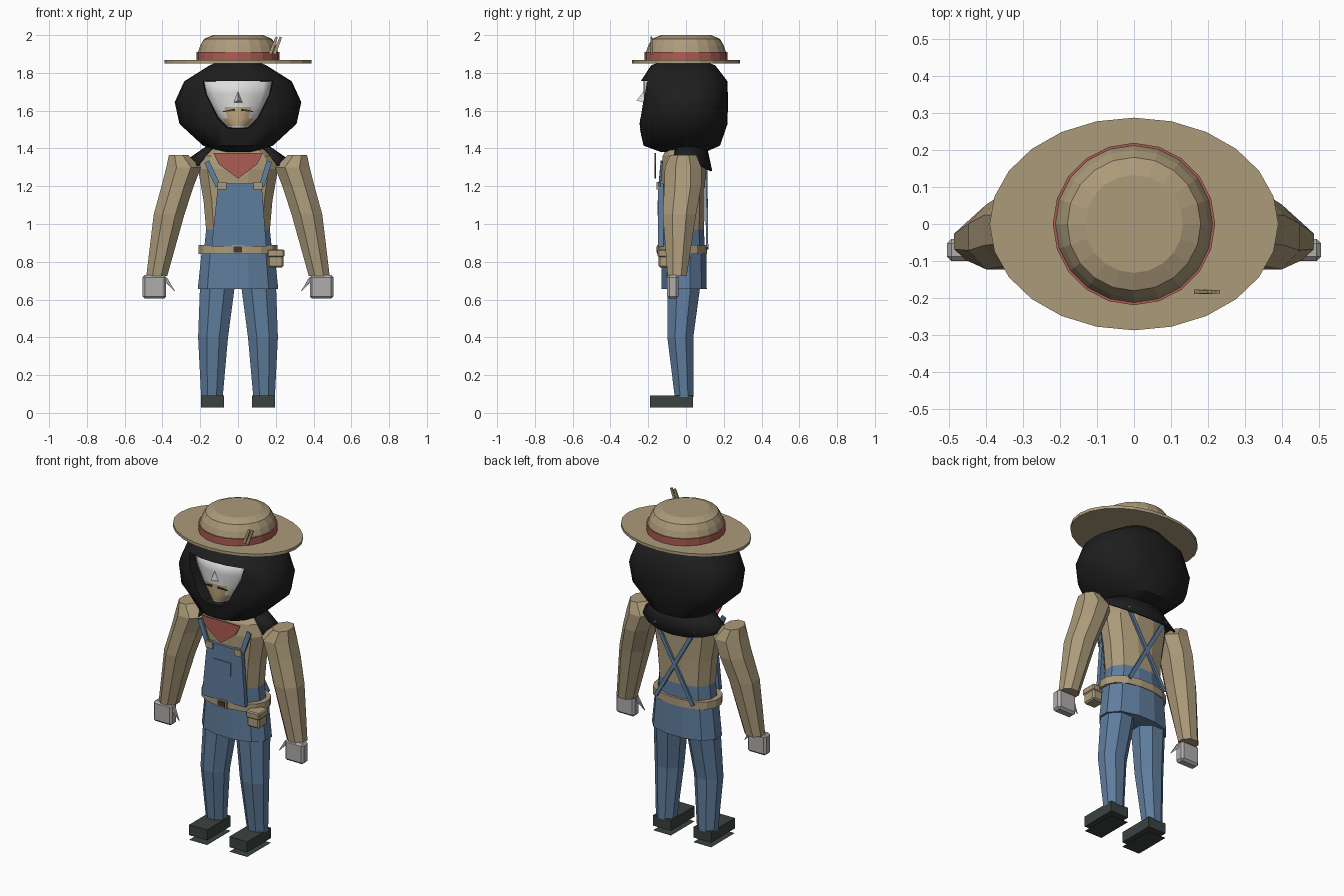
import bpy, bmesh, math
from mathutils import Vector

if "Cube" in bpy.data.objects:
    bpy.data.objects.remove(bpy.data.objects["Cube"], do_unlink=True)


def material(name, *srgb):
    m = bpy.data.materials.new(name)
    m.use_nodes = True
    col = [((c / 255 + 0.055) / 1.055) ** 2.4 for c in srgb] + [1]
    m.diffuse_color = col
    m.node_tree.nodes["Principled BSDF"].inputs["Base Color"].default_value = col
    return m


STRAW = material("straw", 172, 155, 122)
DENIM = material("denim", 95, 125, 157)
RED = material("red_cloth", 172, 92, 82)
BLACK = material("black_cloth", 30, 30, 30)
GREY = material("glove_grey", 176, 172, 172)
SHOE = material("shoe_dark", 58, 66, 64)
WHITE = material("face_white", 222, 221, 220)
SKIN = material("chin_tan", 195, 168, 128)
DARK = material("buckle_dark", 62, 56, 50)


def build(name, verts, faces, *mats, thick=0):
    me = bpy.data.meshes.new(name)
    me.from_pydata([tuple(v) for v in verts], [], faces)
    bm = bmesh.new()
    bm.from_mesh(me)
    bmesh.ops.recalc_face_normals(bm, faces=bm.faces)
    bm.to_mesh(me)
    bm.free()
    ob = bpy.data.objects.new(name, me)
    bpy.context.collection.objects.link(ob)
    for m in mats:
        me.materials.append(m)
    if thick:
        mod = ob.modifiers.new("thickness", "SOLIDIFY")
        mod.thickness, mod.offset = thick, 0
    return ob


def loft(name, rings, n, *mats, power=2, turn=0.0):
    """Closed skin through horizontal rings (x, y, z, rx, ry)."""
    verts = []
    for x, y, z, rx, ry in rings:
        for i in range(n):
            a = 2 * math.pi * (i + turn) / n
            c, s = math.cos(a), math.sin(a)
            k = (abs(c) ** power + abs(s) ** power) ** (-1 / power)
            verts.append((x + rx * k * c, y + ry * k * s, z))
    faces = [(r * n + i, r * n + (i + 1) % n, (r + 1) * n + (i + 1) % n, (r + 1) * n + i)
             for r in range(len(rings) - 1) for i in range(n)]
    faces += [tuple(range(n)), tuple(range(len(verts) - n, len(verts)))]
    return build(name, verts, faces, *mats)


def plate(name, outline, y0, y1, mat, taper=1):
    """Outline in x, z extruded along y."""
    n = len(outline)
    verts = [(x, y0, z) for x, z in outline]
    verts += [(x * taper, y1, 1.64 + (z - 1.64) * taper) for x, z in outline]
    faces = [(i, (i + 1) % n, (i + 1) % n + n, i + n) for i in range(n)]
    return build(name, verts, faces + [tuple(range(n)), tuple(range(n, 2 * n))], mat)


def box(name, lo, hi, mat, bevel=0):
    verts = [(x, y, z) for x in (lo[0], hi[0]) for y in (lo[1], hi[1]) for z in (lo[2], hi[2])]
    faces = [(0, 1, 3, 2), (4, 5, 7, 6), (0, 1, 5, 4), (2, 3, 7, 6), (0, 2, 6, 4), (1, 3, 7, 5)]
    ob = build(name, verts, faces, mat)
    if bevel:
        mod = ob.modifiers.new("soft_edges", "BEVEL")
        mod.width, mod.segments = bevel, 1
    return ob


def bar(name, a, b, mat, w, d, tip=1.0):
    """Straight strip between two points, w wide and d deep."""
    a, b = Vector(a), Vector(b)
    axis = (b - a).normalized()
    side = axis.cross(Vector((0, 1, 0))).normalized() * w / 2
    out = axis.cross(side).normalized() * d / 2
    verts = [p + (side * i + out * j) * k for p, k in ((a, 1), (b, tip))
             for i, j in ((-1, -1), (1, -1), (1, 1), (-1, 1))]
    faces = [(i, (i + 1) % 4, (i + 1) % 4 + 4, i + 4) for i in range(4)]
    return build(name, verts, faces + [(0, 1, 2, 3), (4, 5, 6, 7)], mat)


def smooth(ob, angle=40):
    bpy.ops.object.select_all(action="DESELECT")
    ob.select_set(True)
    bpy.context.view_layer.objects.active = ob
    bpy.ops.object.shade_smooth_by_angle(angle=math.radians(angle))


# Hat
loft("hat_brim", [(0, 0, 1.85, .39, .287), (0, 0, 1.868, .39, .287)], 24, STRAW)
loft("hat_crown", [(0, 0, z, r, r) for z, r in
     ((1.86, .214), (1.91, .212), (1.945, .2), (1.98, .18), (2.0, .132))], 20, STRAW)
loft("hat_band", [(0, 0, z, .219, .219) for z in (1.868, 1.91)], 20, RED)
for i in range(2):
    bar("hat_straw_sprig", (.17 + .022 * i, -.183, 1.9), (.205 + .022 * i, -.183, 1.99), STRAW, .018, .012, .7)

# Hood with a cut face opening
hood = loft("hood", [(0, (f + b) / 2, z, r, (b - f) / 2) for z, r, f, b in (
    (1.38, .08, -.13, .1), (1.415, .185, -.225, .18), (1.53, .31, -.25, .22),
    (1.645, .335, -.243, .222), (1.755, .285, -.24, .22), (1.84, .15, -.185, .155),
    (1.86, .1, -.13, .1))], 20, BLACK, power=2.5)
opening = [(-.19, 1.76), (.19, 1.76), (.175, 1.69), (.11, 1.56), (.055, 1.505),
           (-.055, 1.505), (-.11, 1.56), (-.175, 1.69)]
cutter = plate("opening_cutter", opening, -.27, -.12, BLACK, taper=.93)
cutter.hide_render = True
mod = hood.modifiers.new("opening", "BOOLEAN")
mod.operation, mod.solver, mod.object = "DIFFERENCE", "EXACT", cutter
bpy.context.view_layer.objects.active = hood
bpy.ops.object.modifier_apply(modifier=mod.name)
bpy.data.objects.remove(cutter, do_unlink=True)
smooth(hood)

# Face inside the hood
rows = [(1.765, .18), (1.69, .17), (1.62, .142), (1.56, .105), (1.52, .07), (1.495, .045)]
cols = 9
verts = []
for z, w in rows:
    for c in range(cols):
        u = 2 * c / (cols - 1) - 1
        verts.append((w * u, -.22 + .07 * u * u + .25 * max(0, 1.53 - z), z))
faces = [(r * cols + c, r * cols + c + 1, (r + 1) * cols + c + 1, (r + 1) * cols + c)
         for r in range(len(rows) - 1) for c in range(cols - 1)]
face = build("face", verts, faces, WHITE, SKIN, thick=.008)
for p in face.data.polygons:
    if 1.53 < p.center.z < 1.6 and abs(p.center.x) < .06:
        p.material_index = 1
smooth(face, 50)
tip, base = (0, -.262, 1.655), [(0, -.2, 1.73), (.035, -.2, 1.635), (-.035, -.2, 1.635)]
build("nose", [tip] + base, [(0, 1, 2), (0, 2, 3), (0, 3, 1), (1, 2, 3)], WHITE)
for s in (-1, 1):
    bar("moustache", (s * .02, -.224, 1.605), (s * .08, -.21, 1.595), DARK, .012, .008, .3)

# Hood cape over the shoulders, and neckerchief
verts, n = [], 13
for t in range(3):
    for i in range(n):
        a = math.radians(-35 + 250 * i / (n - 1))
        s, k = math.sin(a), t / 2
        low = 1.345 - .065 * max(0, s) - .08 * max(0, -s)
        verts.append(((.15 + .12 * k) * math.cos(a), .005 + (.1 + .03 * k) * s, 1.42 * (1 - k) + low * k))
faces = [(t * n + i, t * n + i + 1, t * n + n + i + 1, t * n + n + i) for t in range(2) for i in range(n - 1)]
smooth(build("hood_cape", verts, faces, BLACK, thick=.008), 50)
plate("neckerchief", [(-.13, 1.375), (.13, 1.375), (.1, 1.315), (0, 1.24), (-.1, 1.315)], -.167, -.158, RED)

# Torso, hips and belt
torso = loft("torso", [(0, -.015, z, rx, ry) for z, rx, ry in (
    (.84, .185, .115), (.97, .172, .113), (1.12, .185, .115), (1.29, .215, .118),
    (1.36, .19, .11), (1.42, .1, .08))], 12, STRAW, DENIM, power=2.4, turn=.5)
for p in torso.data.polygons:
    p.material_index = int(p.center.z < .97)
loft("trouser_hips", [(0, -.01, .655, .217, .122), (0, -.01, .86, .195, .12)], 12, DENIM, power=2.4, turn=.5)
loft("belt", [(0, -.017, z, .21, .13) for z in (.842, .888)], 16, STRAW, power=2.3, turn=.5)
box("belt_buckle", (-.035, -.153, .842), (.03, -.143, .888), STRAW)
box("buckle_centre", (-.024, -.157, .85), (.02, -.15, .88), DARK)
box("belt_pouch", (.16, -.145, .77), (.24, -.06, .85), STRAW, .008)
box("pouch_flap", (.155, -.15, .825), (.245, -.055, .865), STRAW, .006)

# Bib and braces
plate("bib", [(-.14, .88), (.15, .88), (.125, 1.215), (-.105, 1.215)], -.147, -.12, DENIM)
pocket = box("bib_pocket", (-.06, -.152, 1.045), (.055, -.146, 1.125), DENIM)
for s in (-1, 1):
    x = .01 + s * .095
    box("bib_button", (x - .024, -.156, 1.182), (x + .024, -.146, 1.222), STRAW)
    bar("front_strap", (.01 + s * .115, -.14, 1.2), (s * .165, -.128, 1.33), DENIM, .028, .012)
    bar("back_strap", (s * .13, .107, 1.32), (-s * .125, .112, .87), DENIM, .022, .012)

# Limbs
for s, side in ((1, "left"), (-1, "right")):
    loft(side + "_sleeve", [(s * x, y, z, rx, ry) for x, y, z, rx, ry in (
        (.43, -.047, .725, .06, .055), (.365, -.035, 1.05, .088, .095), (.32, -.017, 1.2, .092, .106),
        (.287, -.015, 1.3, .1, .105), (.315, -.015, 1.365, .055, .075))], 8, STRAW, turn=.5)
    xs = sorted((s * .38, s * .505))
    box(side + "_hand", (xs[0], -.1, .605), (xs[1], -.04, .73), GREY, .012)
    bar(side + "_thumb", (s * .385, -.075, .71), (s * .335, -.085, .645), GREY, .022, .02, .1)
    loft(side + "_trouser_leg", [(s * x, y, z, rx, ry) for x, y, z, rx, ry in (
        (.138, -.01, .085, .06, .052), (.132, -.03, .4, .083, .072), (.11, -.012, .66, .096, .09),
        (.105, -.01, .75, .09, .09))], 8, DENIM, power=2.4, turn=.5)
    xs = sorted((s * .075, s * .195))
    box(side + "_shoe", (xs[0], -.19, .028), (xs[1], .037, .092), SHOE)
    build(side + "_sole", [(x, y, 0) for x, y in ((xs[0], -.19), (xs[1], -.19), (xs[1], .037), (xs[0], .037))],
          [(0, 3, 2, 1)], SHOE)
